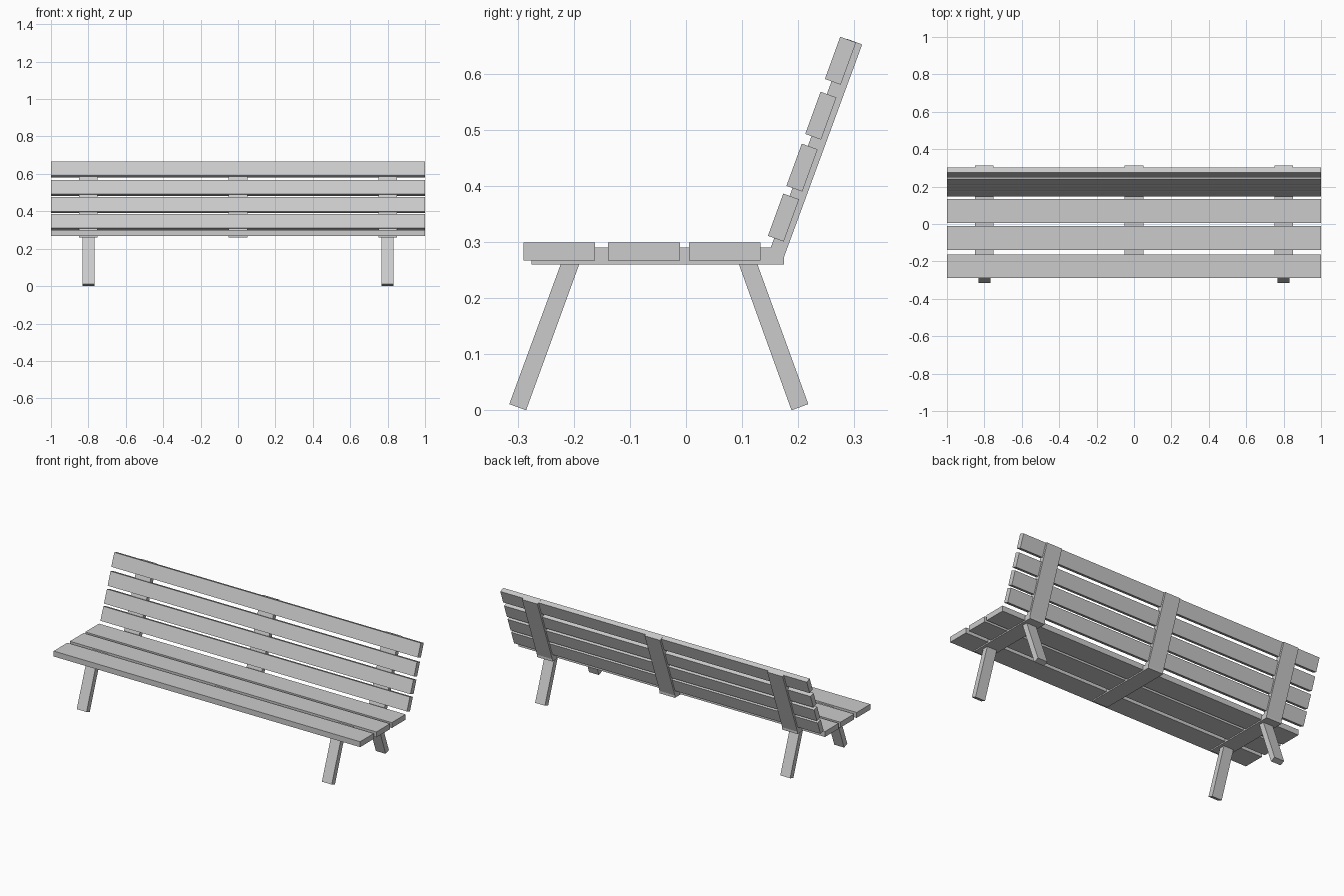
import bpy, math
from mathutils import Vector

if "Cube" in bpy.data.objects:
    bpy.data.objects.remove(bpy.data.objects["Cube"])


def extrude(name, profile, x, width):
    """Prism from a (y, z) profile, centred on x."""
    n = len(profile)
    verts = [(x + s * width / 2, y, z) for s in (-1, 1) for y, z in profile]
    faces = [tuple(reversed(range(n))), tuple(range(n, 2 * n))]
    faces += [(i, (i + 1) % n, n + (i + 1) % n, n + i) for i in range(n)]
    mesh = bpy.data.meshes.new(name)
    mesh.from_pydata(verts, [], faces)
    mesh.update()
    obj = bpy.data.objects.new(name, mesh)
    bpy.context.collection.objects.link(obj)
    return obj


LEAN = math.radians(20)
UP = Vector((math.sin(LEAN), math.cos(LEAN)))       # along the backrest
BACK = Vector((math.cos(LEAN), -math.sin(LEAN)))    # through its thickness

# seat slats, let slightly into the supports
for i, y in enumerate((-0.290, -0.139, 0.005)):
    extrude(f"seat_slat_{i + 1}",
            [(y, 0.267), (y + 0.128, 0.267), (y + 0.128, 0.299), (y, 0.299)], 0, 2)

# leaning backrest slats, placed by their lower front edge
for i, p in enumerate(((0.146, 0.311), (0.179, 0.400), (0.2125, 0.4925), (0.2475, 0.5905))):
    a = Vector(p)
    b = a + BACK * 0.030
    extrude(f"back_slat_{i + 1}", [a, b, b + UP * 0.08, a + UP * 0.08], 0, 2)

# angled supports under the seat and behind the backrest
for name, x in (("left", -0.8), ("middle", 0), ("right", 0.8)):
    extrude(f"{name}_support",
            [(-0.275, 0.26), (0.175, 0.26), (0.175, 0.274), (0.314, 0.652),
             (0.287, 0.662), (0.151, 0.29), (-0.275, 0.29)], x, 0.1)

# splayed legs under the outer supports
for side, x in (("left", -0.8), ("right", 0.8)):
    extrude(f"{side}_front_leg",
            [(-0.315, 0.011), (-0.285, 0), (-0.190, 0.261), (-0.223, 0.261)], x, 0.064)
    extrude(f"{side}_back_leg",
            [(0.188, 0), (0.218, 0.011), (0.127, 0.261), (0.094, 0.261)], x, 0.064)
